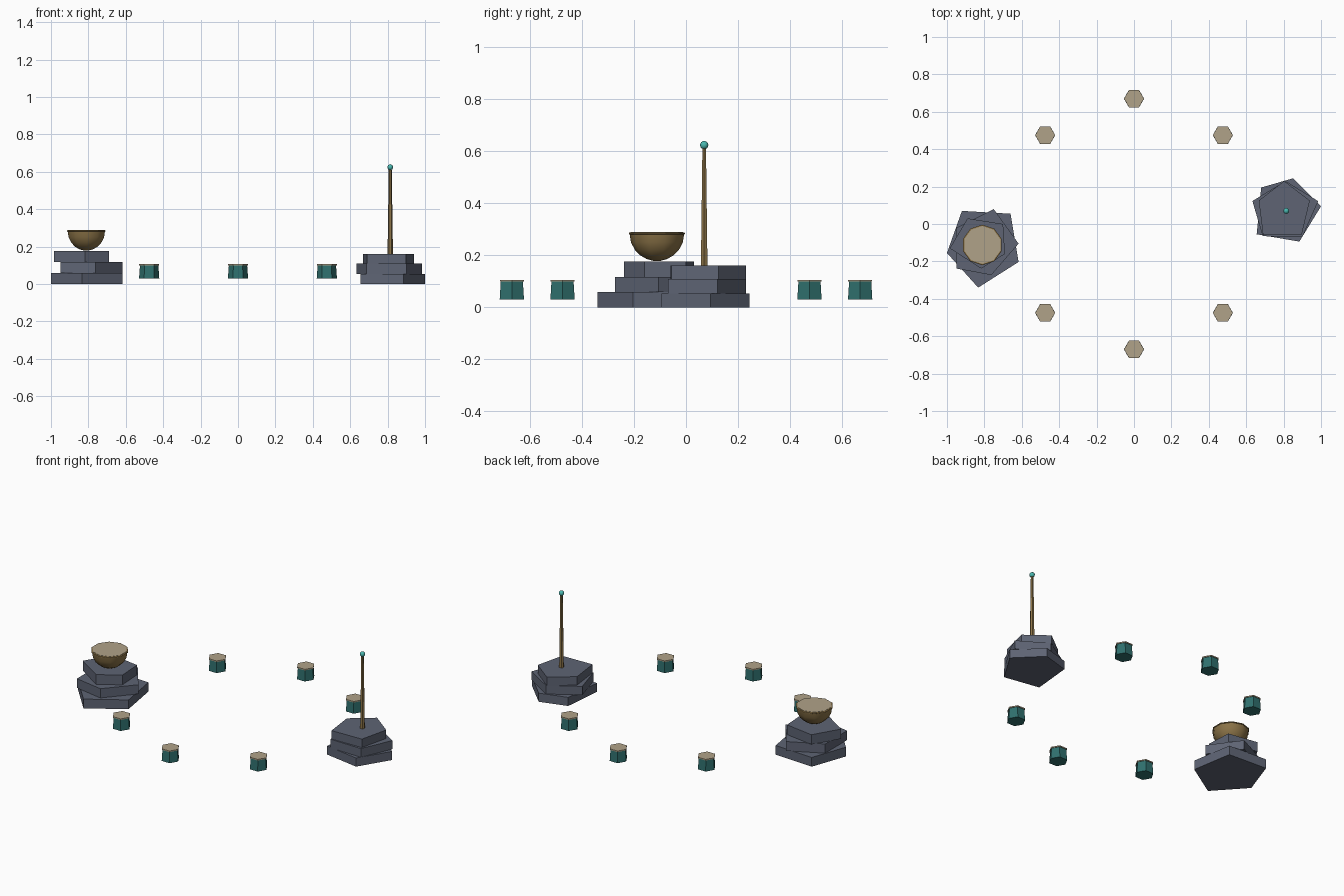
import bpy, bmesh, math

if "Cube" in bpy.data.objects:
    bpy.data.objects.remove(bpy.data.objects["Cube"])


def material(name, rgb):
    m = bpy.data.materials.new(name)
    lin = [((c / 255 + 0.055) / 1.055) ** 2.4 for c in rgb]
    m.diffuse_color = (*lin, 1)
    m.use_nodes = True
    m.node_tree.nodes["Principled BSDF"].inputs["Base Color"].default_value = m.diffuse_color
    return m


STONE = material("slate_stone", (94, 100, 116))
TEAL = material("deep_teal", (47, 111, 109))
SAND = material("pale_sand", (176, 162, 136))
BRASS = material("aged_brass", (140, 116, 72))
GLOW = material("bright_aqua", (74, 184, 176))


def finish(bm, name, mat, smooth=False):
    bmesh.ops.recalc_face_normals(bm, faces=bm.faces)
    me = bpy.data.meshes.new(name)
    bm.to_mesh(me)
    bm.free()
    me.materials.append(mat)
    for p in me.polygons:
        p.use_smooth = smooth and len(p.vertices) <= 4
    ob = bpy.data.objects.new(name, me)
    bpy.context.collection.objects.link(ob)
    return ob


def prism(name, outline, z0, z1, mat):
    bm = bmesh.new()
    f = bm.faces.new([bm.verts.new((x, y, z0)) for x, y in outline])
    r = bmesh.ops.extrude_face_region(bm, geom=[f])
    for v in r["geom"]:
        if isinstance(v, bmesh.types.BMVert):
            v.co.z = z1
    return finish(bm, name, mat)


def lathe(name, center, profile, sides, mat, start=0.0, smooth=False):
    # rings of (radius, z), closed with flat caps
    bm = bmesh.new()
    rings = []
    for r, z in profile:
        rings.append([bm.verts.new((center[0] + r * math.cos(start + math.tau * i / sides),
                                    center[1] + r * math.sin(start + math.tau * i / sides), z))
                      for i in range(sides)])
    for a, b in zip(rings, rings[1:]):
        for i in range(sides):
            j = (i + 1) % sides
            bm.faces.new((a[i], a[j], b[j], b[i]))
    bm.faces.new(rings[0])
    bm.faces.new(rings[-1])
    return finish(bm, name, mat, smooth)


# stacked uneven stone slabs, left pile
left = [
    [(-.833, -.34), (-.617, -.203), (-.66, .055), (-.92, .07), (-1.0, -.155)],
    [(-.763, -.273), (-.617, -.105), (-.75, .08), (-.95, -.02), (-.95, -.238)],
    [(-.817, -.238), (-.69, -.16), (-.70, -.0), (-.89, .03), (-.985, -.13)],
]
# right pile
right = [
    [(1.0, .095), (.85, .244), (.68, .195), (.656, -.055), (.884, -.094)],
    [(.633, .123), (.688, -.065), (.90, -.07), (.985, .122), (.81, .23)],
    [(.803, .23), (.94, .125), (.897, -.055), (.69, -.06), (.667, .125)],
]
for side, pile, levels in (("left", left, (0, .058, .116, .177)),
                           ("right", right, (0, .054, .108, .161))):
    for i, outline in enumerate(pile):
        prism(f"{side}_slab_{i + 1}", outline, levels[i], levels[i + 1], STONE)

# bowl with rim and flat filling
BOWL = (-.811, -.112)
R = .105
steps = [math.radians(a) for a in (8, 22, 38, 54, 72, 90)]
lathe("bowl", BOWL, [(R * math.sin(a), .283 - R * math.cos(a)) for a in steps],
      10, BRASS, math.pi / 2, True)
lathe("bowl_rim", BOWL, [(.104, .280), (.108, .282), (.108, .286), (.104, .288)],
      10, BRASS, math.pi / 2)
lathe("bowl_filling", BOWL, [(.101, .284), (.101, .2895)], 10, SAND, math.pi / 2)

# tapered pole with ball
POLE = (.814, .07)
lathe("pole", POLE, [(.0145, .161), (.008, .612)], 6, BRASS)
bm = bmesh.new()
bmesh.ops.create_uvsphere(bm, u_segments=10, v_segments=8, radius=.016)
bmesh.ops.translate(bm, verts=bm.verts, vec=(*POLE, .624))
finish(bm, "pole_ball", GLOW, True)

# ring of six hexagonal posts with caps
spots = [(0, .67), (.475, .475), (.475, -.475), (0, -.67), (-.475, -.475), (-.475, .475)]
for n, c in enumerate(spots, 1):
    lathe(f"post_{n}", c, [(.054, .03), (.049, .1)], 6, TEAL)
    lathe(f"post_cap_{n}", c, [(.0535, .099), (.0535, .106)], 6, SAND)
